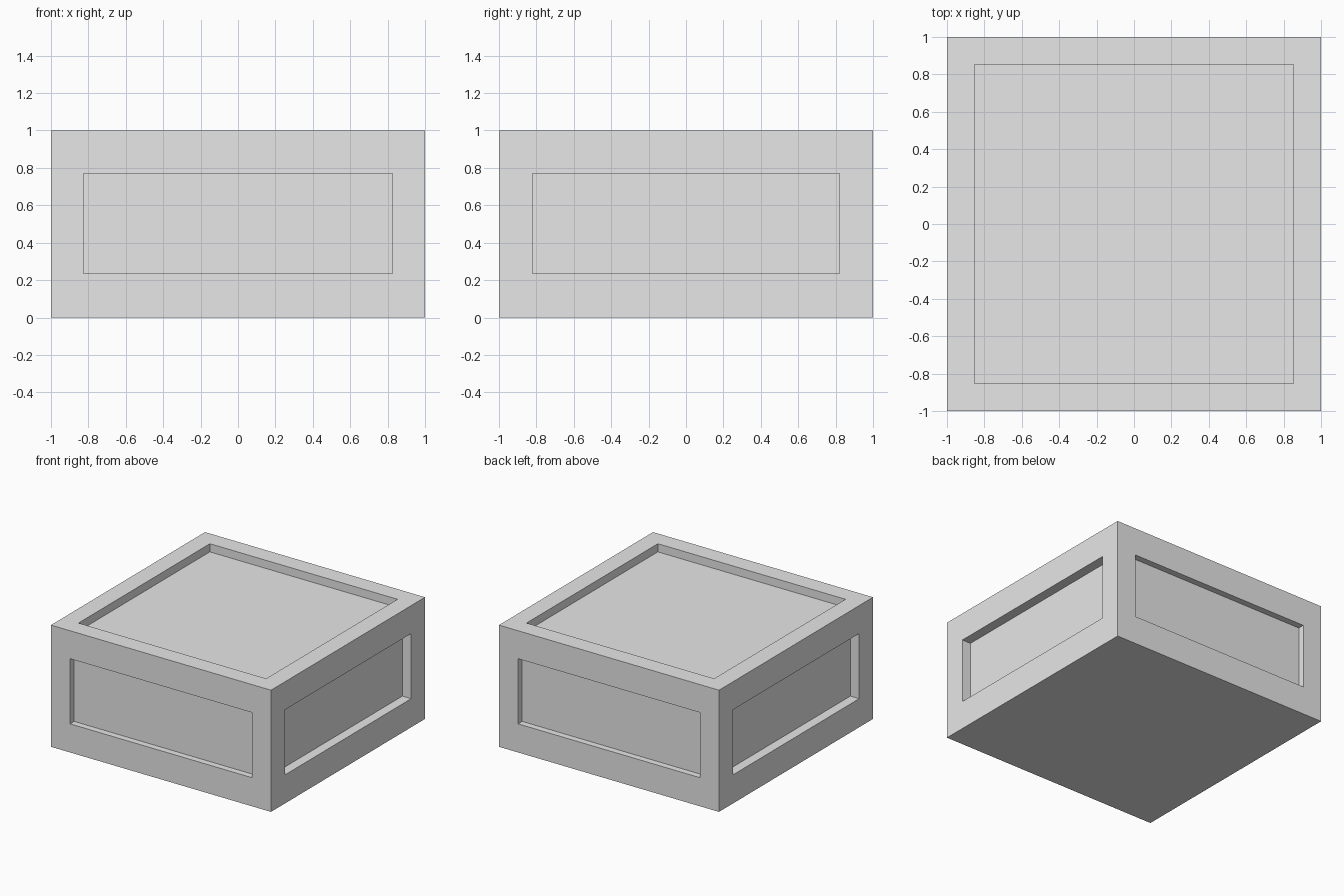
import bpy
import bmesh

# Remove the default cube only
default = bpy.data.objects.get("Cube")
if default:
    bpy.data.objects.remove(default, do_unlink=True)

# Plain grey
grey = bpy.data.materials.new("light grey")
grey.use_nodes = True
colour = (0.8, 0.8, 0.8, 1)
grey.diffuse_color = colour
grey.node_tree.nodes["Principled BSDF"].inputs["Base Color"].default_value = colour

SIDE_Z = (0.235, 0.77)   # bottom and top of the side recesses

# Solid block, two wide and one tall
bm = bmesh.new()
bmesh.ops.create_cube(bm, size=2)
for v in bm.verts:
    v.co.z = (v.co.z + 1) / 2
bm.normal_update()


def recess(face, limits, depth):
    """Cut a rectangular panel into a face; limits maps axis to (low, high)."""
    bmesh.ops.inset_individual(bm, faces=[face], thickness=0.1)
    centre = face.calc_center_median()
    for v in face.verts:
        for axis, (low, high) in limits.items():
            v.co[axis] = low if v.co[axis] < centre[axis] else high
    inward = -face.normal * depth
    # Walls and floor of the panel
    floor = bmesh.ops.extrude_discrete_faces(bm, faces=[face])["faces"][0]
    bmesh.ops.translate(bm, verts=list(floor.verts), vec=inward)


# Recessed panel on the top and each of the four sides
for face in list(bm.faces):
    n = face.normal.copy()
    if n.z > 0.5:
        recess(face, {0: (-0.853, 0.853), 1: (-0.853, 0.853)}, 0.067)
    elif abs(n.y) > 0.5:
        recess(face, {0: (-0.826, 0.826), 2: SIDE_Z}, 0.053)
    elif abs(n.x) > 0.5:
        recess(face, {1: (-0.82, 0.82), 2: SIDE_Z}, 0.08)

bmesh.ops.recalc_face_normals(bm, faces=bm.faces)
mesh = bpy.data.meshes.new("panelled_block")
bm.to_mesh(mesh)
bm.free()
mesh.materials.append(grey)
block = bpy.data.objects.new("panelled_block", mesh)
bpy.context.collection.objects.link(block)
